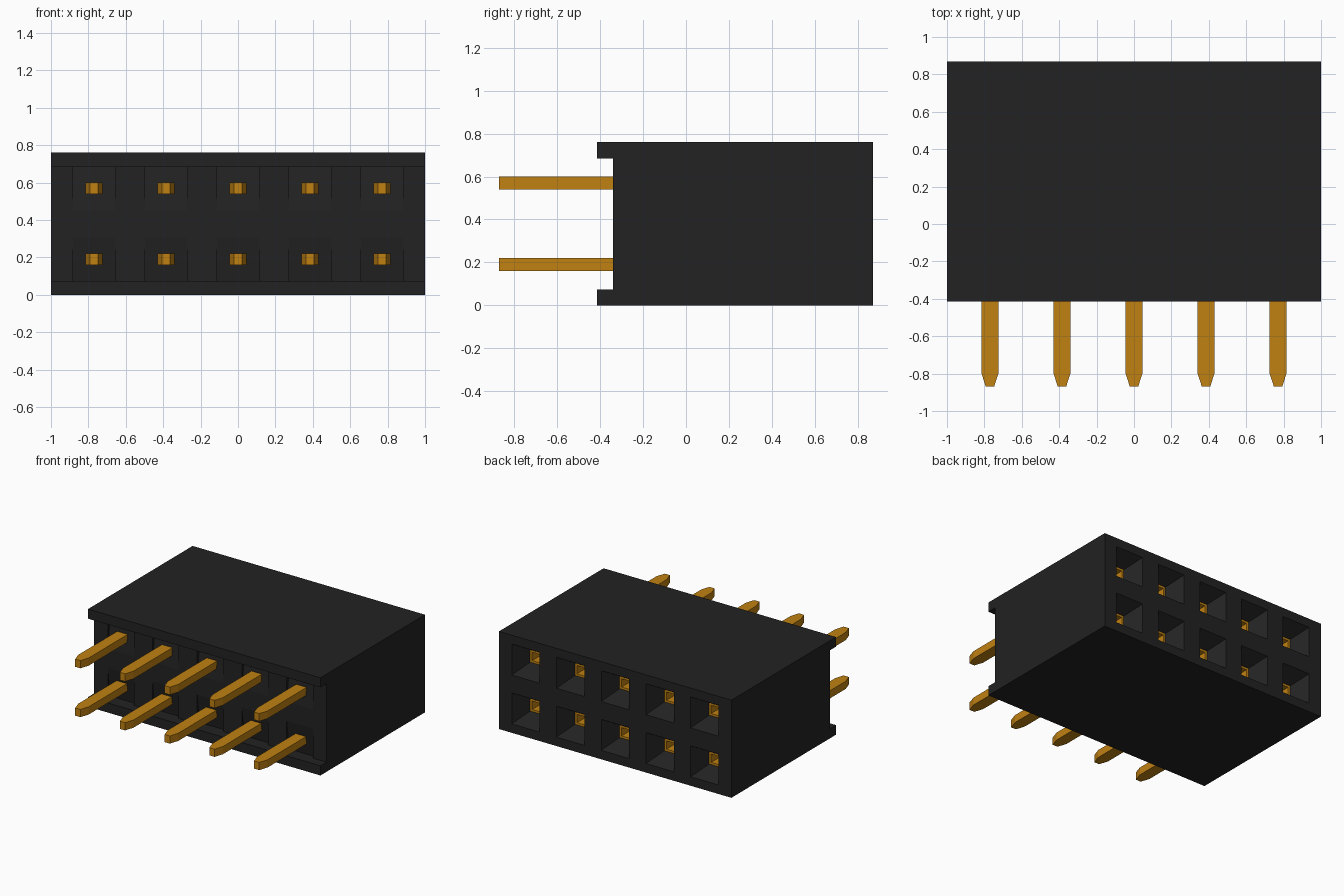
import bpy, bmesh

cube = bpy.data.objects.get("Cube")
if cube:
    bpy.data.objects.remove(cube, do_unlink=True)


def material(name, rgb, rough):
    m = bpy.data.materials.new(name)
    m.use_nodes = True
    m.diffuse_color = (*rgb, 1)
    bsdf = next(n for n in m.node_tree.nodes if n.type == 'BSDF_PRINCIPLED')
    bsdf.inputs["Base Color"].default_value = (*rgb, 1)
    bsdf.inputs["Roughness"].default_value = rough
    return m


BLACK = material("black plastic", (0.016, 0.016, 0.016), 0.6)
GOLD = material("gold metal", (0.53, 0.22, 0.006), 0.5)

COLS = [-0.77, -0.385, 0.0, 0.385, 0.77]
ROWS = [0.19, 0.57]
HEIGHT, BACK, FACE, LIP = 0.76, 0.87, -0.34, -0.415
THROAT_Y, FLOOR_Y = 0.75, 0.30


def loft(bm, loops, closed=False):
    """Skin matching point loops; cap the ends or join last to first."""
    rings = [[bm.verts.new(p) for p in loop] for loop in loops]
    n = len(rings[0])
    pairs = list(zip(rings, rings[1:]))
    if closed:
        pairs.append((rings[-1], rings[0]))
    for a, b in pairs:
        for i in range(n):
            j = (i + 1) % n
            bm.faces.new((a[i], a[j], b[j], b[i]))
    if not closed:
        bm.faces.new(rings[0])
        bm.faces.new(rings[-1])


def square(x, y, z, w):
    h = w / 2
    return [(x - h, y, z - h), (x + h, y, z - h), (x + h, y, z + h), (x - h, y, z + h)]


def finish(name, bm, mat):
    bmesh.ops.recalc_face_normals(bm, faces=bm.faces)
    me = bpy.data.meshes.new(name)
    bm.to_mesh(me)
    bm.free()
    me.materials.append(mat)
    ob = bpy.data.objects.new(name, me)
    bpy.context.collection.objects.link(ob)
    return ob


# Housing: profile with two front lips, extruded along x
profile = [(BACK, 0), (BACK, HEIGHT), (LIP, HEIGHT), (LIP, 0.685),
           (FACE, 0.685), (FACE, 0.075), (LIP, 0.075), (LIP, 0)]
bm = bmesh.new()
loft(bm, [[(x, y, z) for y, z in profile] for x in (-1, 1)])
housing = finish("housing", bm, BLACK)

# Cutter: funnel sockets in the back, sloped shallow pockets in the front
bm = bmesh.new()
for x in COLS:
    for z in ROWS:
        loft(bm, [square(x, BACK + 0.02, z, 0.24), square(x, BACK, z, 0.24),
                  square(x, THROAT_Y, z, 0.10), square(x, FLOOR_Y, z, 0.10)])
        side = 1 if z > HEIGHT / 2 else -1
        outer = HEIGHT / 2 + side * 0.305
        inner = HEIGHT / 2 + side * 0.075
        wedge = [(FACE - 0.02, outer), (FACE + 0.03, outer),
                 (FACE, inner), (FACE - 0.02, inner)]
        loft(bm, [[(x + s * 0.113, py, pz) for py, pz in wedge] for s in (-1, 1)])
cutter = finish("socket_cutter", bm, BLACK)
cutter.hide_render = True

mod = housing.modifiers.new("sockets", 'BOOLEAN')
mod.operation = 'DIFFERENCE'
mod.solver = 'EXACT'
mod.object = cutter
bpy.context.view_layer.objects.active = housing
bpy.ops.object.modifier_apply(modifier=mod.name)
bpy.data.objects.remove(cutter, do_unlink=True)

# Pins with tapered tips, and hollow contacts inside the sockets
pin_outline = [(-0.022, -0.87), (0.022, -0.87), (0.045, -0.80), (0.045, 0.40),
               (-0.045, 0.40), (-0.045, -0.80)]
for r, z in enumerate(ROWS):
    for c, x in enumerate(COLS):
        bm = bmesh.new()
        loft(bm, [[(x + px, py, z + dz) for px, py in pin_outline]
                  for dz in (-0.03, 0.03)])
        finish(f"pin_{r + 1}_{c + 1}", bm, GOLD)

        bm = bmesh.new()
        loft(bm, [square(x, THROAT_Y - 0.005, z, 0.098),
                  square(x, FLOOR_Y + 0.005, z, 0.098),
                  square(x, FLOOR_Y + 0.005, z, 0.064),
                  square(x, THROAT_Y - 0.005, z, 0.064)], closed=True)
        finish(f"contact_{r + 1}_{c + 1}", bm, GOLD)
